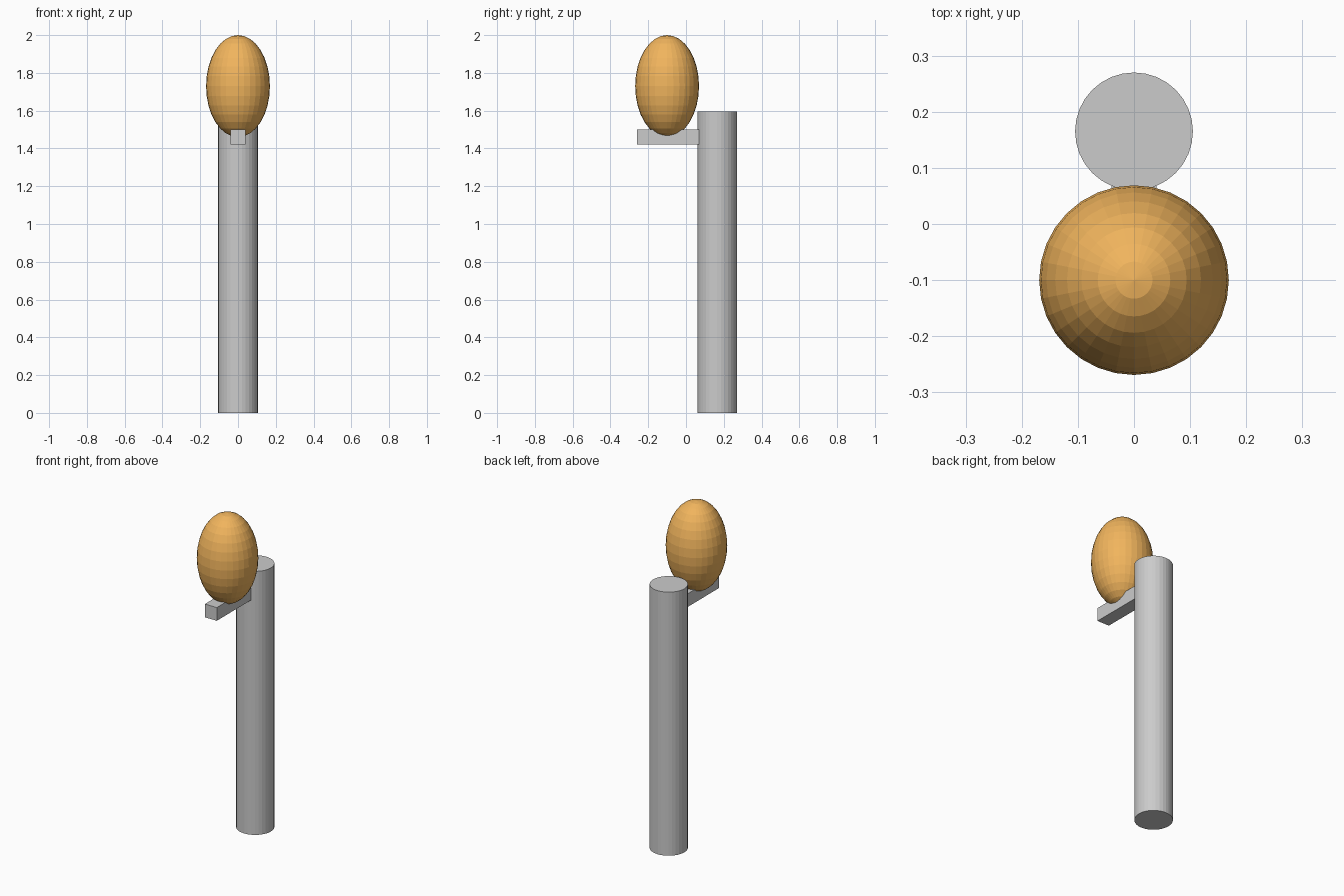
import bpy

if "Cube" in bpy.data.objects:
    bpy.data.objects.remove(bpy.data.objects["Cube"])

POST_Y, POST_R, POST_H = 0.165, 0.105, 1.595
LAMP_Y, LAMP_R = -0.10, 0.169

# Upright post
bpy.ops.mesh.primitive_cylinder_add(vertices=32, radius=POST_R, depth=POST_H,
                                    location=(0, POST_Y, POST_H / 2))
bpy.context.object.name = "post"

# Bracket arm reaching forward from the post
y0, y1 = -0.26, 0.08
bpy.ops.mesh.primitive_cube_add(size=1, location=(0, (y0 + y1) / 2, 1.46))
arm = bpy.context.object
arm.name = "bracket_arm"
arm.scale = (0.08, y1 - y0, 0.08)

# Egg-shaped lamp globe resting in the arm
bpy.ops.mesh.primitive_uv_sphere_add(segments=32, ring_count=16, radius=1,
                                     location=(0, LAMP_Y, 1.73))
globe = bpy.context.object
globe.name = "lamp_globe"
globe.scale = (LAMP_R, LAMP_R, 0.27)

mat = bpy.data.materials.new("warm_orange")
mat.diffuse_color = (0.88, 0.46, 0.11, 1)
mat.use_nodes = True
mat.node_tree.nodes["Principled BSDF"].inputs["Base Color"].default_value = mat.diffuse_color
globe.data.materials.append(mat)
